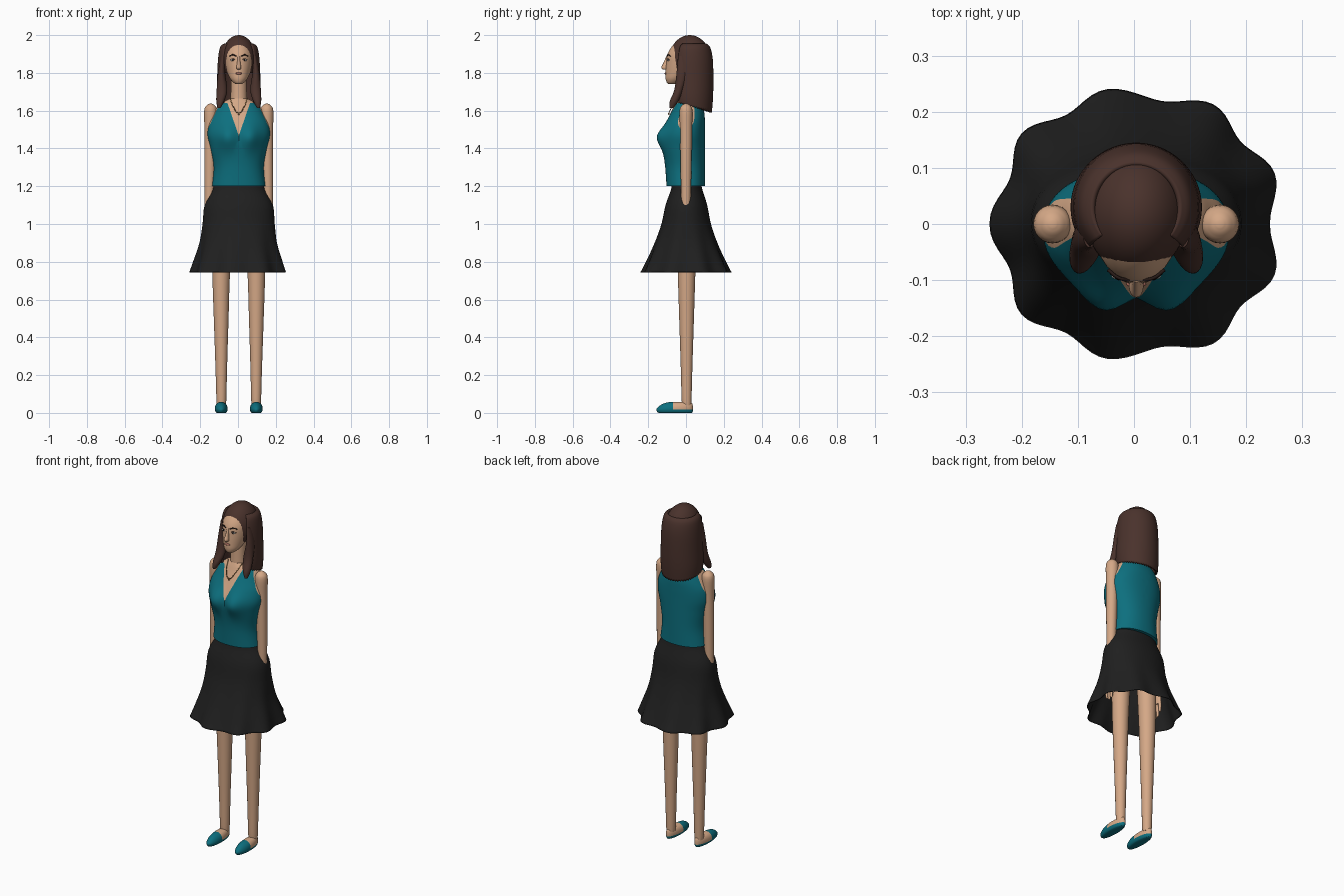
import bpy, bmesh, math
from mathutils import Vector

if "Cube" in bpy.data.objects:
    bpy.data.objects.remove(bpy.data.objects["Cube"])

OFFSET = 0.004  # the body axis sits slightly off centre


def material(name, *rgb):
    m = bpy.data.materials.new(name)
    m.use_nodes = True
    m.diffuse_color = (*rgb, 1)
    for node in m.node_tree.nodes:
        if node.type == 'BSDF_PRINCIPLED':
            node.inputs["Base Color"].default_value = (*rgb, 1)
    return m


SKIN = material("skin", 0.66, 0.39, 0.24)
TEAL = material("teal cloth", 0.004, 0.16, 0.21)
BLACK = material("black cloth", 0.014, 0.014, 0.014)
HAIR = material("brown hair", 0.068, 0.032, 0.025)
DARK = material("dark brown", 0.02, 0.01, 0.008)
WHITE = material("eye white", 0.75, 0.72, 0.68)
LIP = material("lips", 0.42, 0.16, 0.12)
GOLD = material("necklace metal", 0.3, 0.17, 0.06)


def finish(name, bm, *mats):
    bmesh.ops.recalc_face_normals(bm, faces=bm.faces[:])
    me = bpy.data.meshes.new(name)
    bm.to_mesh(me)
    bm.free()
    for m in mats:
        me.materials.append(m)
    me.shade_smooth()
    me.set_sharp_from_angle(angle=math.radians(45))
    ob = bpy.data.objects.new(name, me)
    ob.location.x = OFFSET
    bpy.context.collection.objects.link(ob)
    return ob


def smooth_rows(rows, sub):
    """Catmull-Rom interpolation through a list of tuples."""
    out = []
    for i in range(len(rows) - 1):
        a, b, c, d = (rows[max(0, min(len(rows) - 1, i + k))] for k in (-1, 0, 1, 2))
        for s in range(sub):
            t = s / sub
            out.append([0.5 * (2 * q + (r - p) * t + (2 * p - 5 * q + 4 * r - w) * t * t
                               + (3 * q - p - 3 * r + w) * t ** 3)
                        for p, q, r, w in zip(a, b, c, d)])
    return out + [list(rows[-1])]


def skin_rings(bm, rings, closed=True):
    for lo, hi in zip(rings, rings[1:]):
        n = len(lo)
        for i in range(n if closed else n - 1):
            j = (i + 1) % n
            bm.faces.new((lo[i], lo[j], hi[j], hi[i]))


def loft_bm(rows, n=32, sub=4, power=2.0, caps=True, warp=None):
    """Rows are (z, centre x, half width, front y, back y)."""
    bm = bmesh.new()
    rings = []
    for z, cx, rx, yf, yb in smooth_rows(rows, sub):
        ring = []
        for i in range(n):
            a = math.tau * i / n
            c, s = (math.copysign(abs(v) ** (2 / power), v) for v in (math.cos(a), math.sin(a)))
            p = Vector((cx + rx * c, (yf + yb) / 2 + (yb - yf) / 2 * s, z))
            ring.append(bm.verts.new(warp(p, a) if warp else p))
        rings.append(ring)
    skin_rings(bm, rings)
    if caps:
        bm.faces.new(rings[0])
        bm.faces.new(rings[-1])
    return bm


def loft(name, mat, rows, **kw):
    return finish(name, loft_bm(rows, **kw), mat)


def round_rows(rows, side=1):
    """(z, x, radius, y) rows turned into loft rows."""
    return [(z, side * x, r, y - r, y + r) for z, x, r, y in rows]


def blob_bm(loc, radii, seg=24):
    bm = bmesh.new()
    bmesh.ops.create_uvsphere(bm, u_segments=seg, v_segments=seg // 2, radius=1)
    for v in bm.verts:
        v.co = Vector(loc) + Vector(r * c for r, c in zip(radii, v.co))
    return bm


def blob(name, mat, loc, radii, seg=24):
    return finish(name, blob_bm(loc, radii, seg), mat)


def cut(bm, co, no, **kw):
    bmesh.ops.bisect_plane(bm, geom=bm.verts[:] + bm.edges[:] + bm.faces[:],
                           plane_co=co, plane_no=no, **kw)


def tube(name, mat, points, radius):
    cu = bpy.data.curves.new(name, 'CURVE')
    cu.dimensions = '3D'
    cu.bevel_depth, cu.bevel_resolution, cu.use_fill_caps = radius, 2, True
    sp = cu.splines.new('BEZIER')
    sp.bezier_points.add(len(points) - 1)
    for bp, p in zip(sp.bezier_points, points):
        bp.co = p
        bp.handle_left_type = bp.handle_right_type = 'AUTO'
    cu.materials.append(mat)
    ob = bpy.data.objects.new(name, cu)
    ob.location.x = OFFSET
    bpy.context.collection.objects.link(ob)


# Torso with a sleeveless V-neck top
def bust(p, a):
    if p.y < 0:
        p.y -= 0.036 * math.exp(-((abs(p.x) - 0.06) / 0.05) ** 2 - ((p.z - 1.46) / 0.065) ** 2)
    return p


NECK_Z, V_Z, V_SLOPE, ARM_SLOPE = 1.64, 1.467, 2.9, 0.47
bm = loft_bm([(1.20, 0, .143, -.103, .10), (1.30, 0, .133, -.11, .10), (1.40, 0, .150, -.122, .10),
              (1.47, 0, .166, -.122, .10), (1.53, 0, .160, -.105, .10), (1.58, 0, .137, -.085, .098),
              (1.62, 0, .115, -.066, .088), (1.645, 0, .085, -.055, .07), (1.665, 0, .045, -.045, .045)],
             n=64, sub=5, power=2.2, warp=bust)
cut(bm, (0, 0, NECK_Z), (0, 0, 1))
for s in (-1, 1):
    cut(bm, (0, 0, V_Z), (-s * V_SLOPE, 0, 1))
    cut(bm, (s * .165, 0, 1.5), (s, 0, ARM_SLOPE))
for f in bm.faces:
    c = f.calc_center_median()
    neckline = c.y < 0 and c.z > V_Z + V_SLOPE * abs(c.x)
    armhole = abs(c.x) > .165 - ARM_SLOPE * (c.z - 1.5)
    f.material_index = 0 if neckline or armhole or c.z > NECK_Z else 1
finish("torso_and_top", bm, SKIN, TEAL)


# Flared skirt with nine waves at the hem
def waves(p, a):
    k = max(0, (1.05 - p.z) / 0.31) ** 1.5 * 0.048
    f = 1 + k * math.cos(9 * (a - math.pi))
    return Vector((p.x * f, p.y * f, p.z))


skirt = loft("skirt", BLACK, [(1.22, 0, .132, -.075, .08), (1.18, 0, .142, -.08, .087),
                              (1.10, 0, .181, -.108, .112), (1.0, 0, .191, -.13, .132),
                              (.90, 0, .205, -.165, .165), (.80, 0, .234, -.207, .207),
                              (.745, 0, .25, -.233, .233)], n=108, power=2.15, caps=False, warp=waves)
solid = skirt.modifiers.new("cloth thickness", 'SOLIDIFY')
solid.thickness = 0.004

# Neck, head and nose
loft("neck", SKIN, round_rows([(1.62, 0, .05, 0), (1.67, 0, .043, -.002), (1.80, 0, .042, 0)]))
loft("head", SKIN, [(1.742, 0, .018, -.094, -.05), (1.75, 0, .03, -.102, -.03), (1.77, 0, .046, -.108, 0),
                    (1.80, 0, .060, -.108, .05), (1.85, 0, .073, -.105, .09), (1.90, 0, .076, -.098, .10),
                    (1.95, 0, .062, -.066, .09), (1.985, 0, .03, -.02, .05)], n=40)
loft("nose", SKIN, [(1.817, 0, .009, -.122, -.095), (1.828, 0, .013, -.131, -.09),
                    (1.85, 0, .009, -.121, -.09), (1.888, 0, .006, -.104, -.09)], n=16)
blob("mouth", LIP, (0, -.107, 1.797), (.018, .006, .006))

# Hair cap, open over the face
bm = blob_bm((0, .02, 1.87), (.092, .11, .13), 48)
cut(bm, (0, -.07, 1.96), (0, -.16, -.025), clear_outer=True)
cut(bm, (0, 0, 1.80), (0, 0, 1), clear_inner=True)
finish("hair_cap", bm, HAIR)

# Long hair wrapped around the back with a ragged lower edge
bm = bmesh.new()
rings, count = [], 72
for z, rx, yb in smooth_rows([(1.955, .078, .108), (1.935, .099, .128), (1.87, .110, .142),
                              (1.76, .115, .145), (1.67, .117, .143), (1.59, .113, .137)], 4):
    ring = []
    for i in range(count + 1):
        t = math.radians(130) * (2 * i / count - 1)
        low = (1.955 - z) / 0.365
        rag = low ** 6 * (0.03 * (1 - math.cos(t)) + 0.007 * (i % 2))
        ring.append(bm.verts.new((rx * math.sin(t), .03 + (yb - .03) * math.cos(t), z + rag)))
    rings.append(ring)
skin_rings(bm, rings, closed=False)
long_hair = finish("long_hair", bm, HAIR)
thick = long_hair.modifiers.new("hair thickness", 'SOLIDIFY')
thick.thickness, thick.offset = 0.014, -1

# Necklace
tube("necklace", GOLD, [(-.046, -.03, 1.668), (-.028, -.074, 1.62), (0, -.09, 1.588),
                        (.028, -.074, 1.62), (.046, -.03, 1.668)], 0.002)
blob("pendant", GOLD, (0, -.091, 1.583), (.005, .004, .007), 12)

# Paired parts
for side, s in (("left", 1), ("right", -1)):
    # Eyes and brows
    blob(side + "_eye", WHITE, (s * .031, -.093, 1.868), (.013, .006, .006))
    blob(side + "_iris", DARK, (s * .031, -.0965, 1.868), (.005, .004, .005), 12)
    tube(side + "_upper_lid", DARK, [(s * .017, -.098, 1.869), (s * .031, -.098, 1.875),
                                     (s * .046, -.088, 1.869)], 0.0018)
    tube(side + "_brow", DARK, [(s * .013, -.1, 1.888), (s * .031, -.096, 1.896),
                                (s * .05, -.082, 1.888)], 0.003)
    # Front lock of hair curling over the shoulder
    loft(side + "_front_lock", HAIR,
         [(1.615, s * .104, .008, -.088, -.066), (1.65, s * .098, .021, -.086, -.04),
          (1.71, s * .089, .028, -.062, -.015), (1.80, s * .091, .019, -.05, .01),
          (1.89, s * .083, .012, -.042, .01)], n=20)
    # Arm
    loft(side + "_arm", SKIN, round_rows(
        [(1.637, .149, .006, 0), (1.628, .149, .021, 0), (1.60, .149, .034, 0), (1.50, .15, .032, 0),
         (1.30, .153, .029, 0), (1.12, .156, .025, 0), (.95, .16, .02, 0)], s), n=24)
    # Hand
    loft(side + "_palm", SKIN, [(.96, s * .16, .017, -.02, .02), (.92, s * .161, .016, -.034, .032),
                                (.85, s * .162, .013, -.036, .036)], n=20)
    for k in range(4):
        y, tip = -.027 + .018 * k, (.785, .772, .777, .80)[k]
        loft(f"{side}_finger_{k + 1}", SKIN, round_rows(
            [(.86, .162, .009, y), (tip + .012, .162, .0075, y), (tip, .162, .002, y)], s), n=10)
    tube(side + "_thumb", SKIN, [(s * .158, -.025, .93), (s * .155, -.045, .89),
                                 (s * .155, -.048, .85)], 0.009)
    # Leg
    loft(side + "_leg", SKIN, round_rows(
        [(.04, .092, .024, .004), (.08, .092, .0265, .003), (.25, .0925, .031, .003), (.5, .093, .039, .003),
         (.74, .093, .0465, .003), (1.12, .085, .058, .003)], s), n=24)
    # Foot in a low-cut flat shoe
    bm = loft_bm([(0, s * .093, .024, -.145, .03), (.006, s * .093, .03, -.153, .035),
                  (.02, s * .093, .034, -.157, .037), (.038, s * .093, .031, -.14, .036),
                  (.051, s * .093, .022, -.115, .032), (.057, s * .093, .01, -.09, .02)], n=36)
    cut(bm, (0, -.068, 0), (0, 1, 0))
    cut(bm, (0, 0, .017), (0, 0, 1))
    for f in bm.faces:
        c = f.calc_center_median()
        f.material_index = 1 if c.y < -.068 or c.z < .017 else 0
    finish(side + "_foot_and_shoe", bm, SKIN, TEAL)
